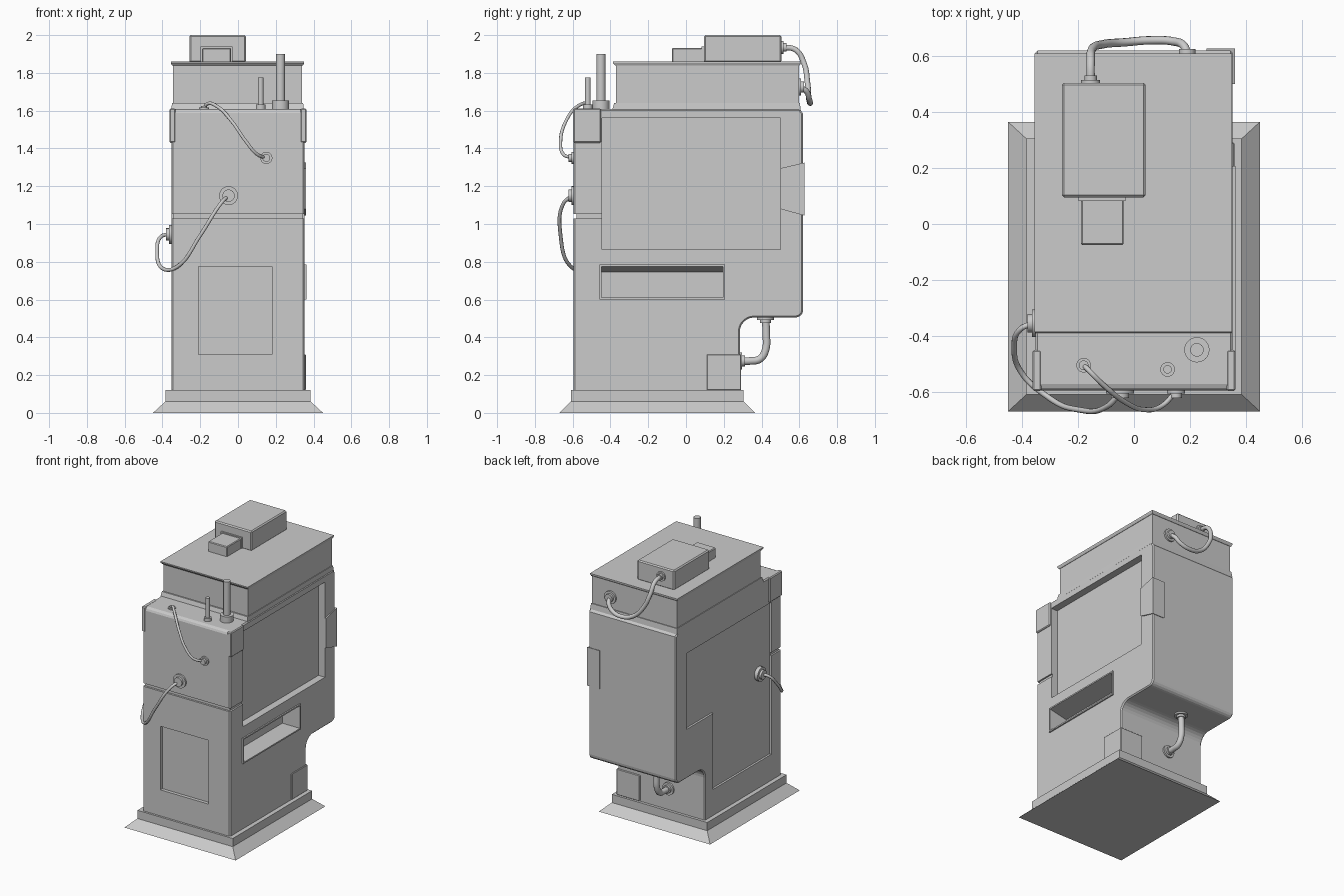
import bpy, bmesh, math
from mathutils import Vector

if "Cube" in bpy.data.objects:
    bpy.data.objects.remove(bpy.data.objects["Cube"])


def make(name, bm, smooth=False):
    bmesh.ops.recalc_face_normals(bm, faces=bm.faces)
    me = bpy.data.meshes.new(name)
    bm.to_mesh(me)
    bm.free()
    ob = bpy.data.objects.new(name, me)
    bpy.context.collection.objects.link(ob)
    if smooth:
        activate(ob)
        bpy.ops.object.shade_smooth_by_angle(angle=math.radians(35))
    return ob


def activate(ob):
    bpy.ops.object.select_all(action='DESELECT')
    ob.select_set(True)
    bpy.context.view_layer.objects.active = ob


def apply(ob, kind, **settings):
    mod = ob.modifiers.new(kind.title(), kind)
    for key, value in settings.items():
        setattr(mod, key, value)
    activate(ob)
    bpy.ops.object.modifier_apply(modifier=mod.name)


def bevel(ob, width, segments=1):
    apply(ob, 'BEVEL', width=width, segments=segments, limit_method='ANGLE',
          angle_limit=math.radians(40))


def prism(name, pts, axis, lo, hi):
    """Extrude a profile (the other two axes in x, y, z order) along an axis."""
    bm = bmesh.new()

    def point(p, d):
        c = list(p)
        c.insert(axis, d)
        return bm.verts.new(c)
    a = [point(p, lo) for p in pts]
    b = [point(p, hi) for p in pts]
    bm.faces.new(a)
    bm.faces.new(b)
    for i in range(len(pts)):
        j = (i + 1) % len(pts)
        bm.faces.new((a[i], a[j], b[j], b[i]))
    return make(name, bm)


def rect(x0, x1, y0, y1):
    return [(x0, y0), (x1, y0), (x1, y1), (x0, y1)]


def box(name, x0, x1, y0, y1, z0, z1, bev=0):
    ob = prism(name, rect(x0, x1, y0, y1), 2, z0, z1)
    if bev:
        bevel(ob, bev)
    return ob


def frustum(name, lower, upper, z0, z1):
    bm = bmesh.new()
    a = [bm.verts.new((*p, z0)) for p in rect(*lower)]
    b = [bm.verts.new((*p, z1)) for p in rect(*upper)]
    bm.faces.new(a)
    bm.faces.new(b)
    for i in range(4):
        j = (i + 1) % 4
        bm.faces.new((a[i], a[j], b[j], b[i]))
    return make(name, bm)


def cut(ob, cutter):
    apply(ob, 'BOOLEAN', object=cutter, operation='DIFFERENCE', solver='EXACT')
    bpy.data.objects.remove(cutter)


def lathe(name, pos, direction, steps, sides=24):
    """Stacked discs: steps are (radius, start, end) along the direction."""
    bm = bmesh.new()
    turn = Vector((0, 0, 1)).rotation_difference(Vector(direction)).to_matrix().to_4x4()
    for r, s, e in steps:
        res = bmesh.ops.create_cone(bm, cap_ends=True, segments=sides, radius1=r, radius2=r, depth=e - s)
        bmesh.ops.translate(bm, verts=res['verts'], vec=(0, 0, (s + e) / 2))
    bm.transform(turn)
    bmesh.ops.translate(bm, verts=bm.verts, vec=pos)
    return make(name, bm, True)


def gland(name, pos, direction, r):
    lathe(name, pos, direction, [(r, -0.03, 0.012), (r * 0.65, 0, 0.028)])


def cable(name, pts, radius):
    cu = bpy.data.curves.new(name, 'CURVE')
    cu.dimensions = '3D'
    cu.bevel_depth = radius
    cu.bevel_resolution = 3
    cu.resolution_u = 8
    sp = cu.splines.new('BEZIER')
    sp.bezier_points.add(len(pts) - 1)
    for bp, p in zip(sp.bezier_points, pts):
        bp.co = p
        bp.handle_left_type = bp.handle_right_type = 'AUTO'
    ob = bpy.data.objects.new(name, cu)
    bpy.context.collection.objects.link(ob)
    activate(ob)
    bpy.ops.object.convert(target='MESH')
    bpy.ops.object.shade_smooth()


# Base skirt and plinth
frustum('base_skirt', (-0.45, 0.45, -0.67, 0.365), (-0.385, 0.385, -0.61, 0.305), 0, 0.06)
box('plinth', -0.385, 0.385, -0.61, 0.305, 0.06, 0.12)

# Cabinet: side profile with the curved overhang at the back
prof = [(-0.595, 0.1), (0.285, 0.1)]
for i in range(7):
    a = math.radians(180 - 15 * i)
    prof.append((0.36 + 0.075 * math.cos(a), 0.43 + 0.075 * math.sin(a)))
for i in range(5):
    a = math.radians(-90 + 22.5 * i)
    prof.append((0.58 + 0.04 * math.cos(a), 0.545 + 0.04 * math.sin(a)))
prof += [(0.62, 1.585), (0.6, 1.61), (-0.58, 1.61), (-0.595, 1.595)]
body = prism('cabinet', prof, 0, -0.353, 0.353)
bevel(body, 0.008)

# Front hatch, right window, left stepped door
cut(body, box('cut', -0.21, 0.18, -0.7, -0.57, 0.31, 0.775))
cut(body, box('cut', 0.30, 0.5, -0.445, 0.5, 0.865, 1.56))
door = [(-0.48, 0.31), (0.19, 0.31), (0.19, 0.865), (0.5, 0.865), (0.5, 1.42), (-0.48, 1.42)]
cut(body, prism('cut', door, 0, -0.5, -0.338))

# Groove between upper and lower front sections
cut(body, box('cut', -0.5, 0.5, -0.7, -0.581, 1.03, 1.053))
for s in (-1, 1):
    x = sorted((s * 0.341, s * 0.5))
    cut(body, box('cut', x[0], x[1], -0.7, -0.44, 1.03, 1.053))

# Delivery slot with raised frame and sloped ceiling
slot_profile = [(0.22, 0.61), (0.5, 0.61), (0.5, 0.775), (0.362, 0.775), (0.22, 0.745)]
frame = box('slot_frame', 0.345, 0.363, -0.457, 0.207, 0.6, 0.785)
for ob in (body, frame):
    cut(ob, prism('cut', slot_profile, 1, -0.447, 0.197))

# Side caps of the upper front corner
for name, s in (('left_corner_cap', -1), ('right_corner_cap', 1)):
    x = sorted((s * 0.33, s * 0.363))
    box(name, x[0], x[1], -0.597, -0.45, 1.43, 1.611, 0.006)

# Lower right access cover and rear hinge bracket, both wrapping the corner
box('access_cover', 0.17, 0.359, 0.11, 0.292, 0.12, 0.31, 0.004)
bracket = [(0.5, 1.08), (0.55, 1.065), (0.627, 1.045), (0.627, 1.325), (0.5, 1.295)]
prism('rear_bracket', bracket, 0, 0.26, 0.361)

# Neck, lid and lid boxes
frustum('neck_foot', (-0.354, 0.349, -0.392, 0.608), (-0.349, 0.345, -0.38, 0.603), 1.6, 1.64)
box('neck', -0.344, 0.34, -0.37, 0.597, 1.6, 1.85)
frustum('lid', (-0.348, 0.343, -0.375, 0.6), (-0.356, 0.35, -0.387, 0.609), 1.838, 1.852)
box('lid_plate', -0.356, 0.35, -0.387, 0.609, 1.852, 1.86)
box('control_box', -0.258, 0.042, 0.095, 0.505, 1.855, 2.0, 0.008)
box('control_box_nose', -0.19, -0.037, -0.075, 0.1, 1.855, 1.932, 0.005)
box('nose_collar', -0.198, -0.03, 0.083, 0.1, 1.855, 1.94)

# Posts on the front shelf
lathe('large_post', (0.225, -0.45, 1.61), (0, 0, 1), [(0.045, -0.01, 0.045), (0.024, 0, 0.29)])
lathe('small_post', (0.12, -0.52, 1.61), (0, 0, 1), [(0.026, -0.01, 0.022), (0.015, 0, 0.165)])

# Cable glands
gland('front_gland', (-0.05, -0.595, 1.15), (0, -1, 0), 0.05)
gland('left_gland', (-0.353, -0.355, 0.945), (-1, 0, 0), 0.05)
gland('upper_front_gland', (0.15, -0.595, 1.35), (0, -1, 0), 0.032)
lathe('shelf_gland', (-0.18, -0.505, 1.61), (0, 0, 1), [(0.026, -0.01, 0.008), (0.017, 0, 0.016)])
gland('box_gland', (-0.155, 0.503, 1.935), (0, 1, 0), 0.034)
gland('neck_gland', (0.19, 0.597, 1.725), (0, 1, 0), 0.046)
gland('overhang_gland', (-0.06, 0.42, 0.505), (0, 0, -1), 0.045)
gland('rear_gland', (-0.06, 0.285, 0.275), (0, 1, 0), 0.045)

# Cables and drain pipe
cable('lower_front_cable', [(-0.05, -0.6, 1.15), (-0.09, -0.648, 1.11), (-0.2, -0.664, 0.94),
      (-0.32, -0.61, 0.775), (-0.40, -0.535, 0.765), (-0.428, -0.44, 0.86),
      (-0.405, -0.375, 0.935), (-0.36, -0.355, 0.945)], 0.010)
cable('upper_front_cable', [(-0.18, -0.505, 1.61), (-0.165, -0.52, 1.635), (-0.11, -0.575, 1.622),
      (-0.03, -0.638, 1.54), (0.04, -0.664, 1.44), (0.10, -0.65, 1.37), (0.15, -0.6, 1.35)], 0.009)
cable('rear_cable', [(-0.155, 0.5, 1.935), (-0.155, 0.58, 1.922), (-0.15, 0.625, 1.85),
      (-0.11, 0.643, 1.75), (-0.03, 0.65, 1.665), (0.06, 0.657, 1.64), (0.14, 0.653, 1.66),
      (0.18, 0.635, 1.705), (0.19, 0.595, 1.725)], 0.015)
cable('drain_pipe', [(-0.06, 0.42, 0.51), (-0.06, 0.425, 0.42), (-0.06, 0.42, 0.33),
      (-0.06, 0.39, 0.285), (-0.06, 0.34, 0.275), (-0.06, 0.28, 0.275)], 0.021)
